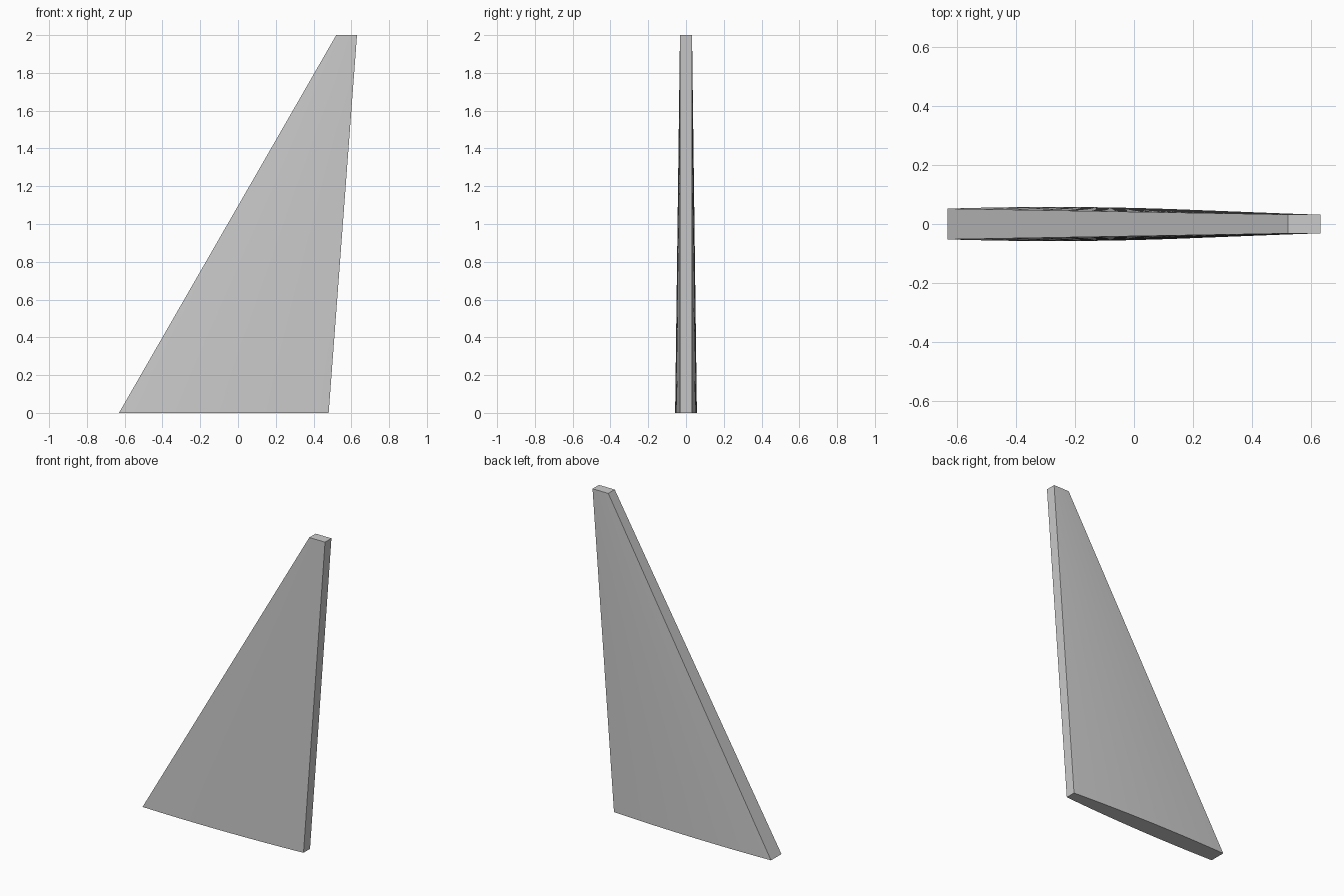
import bpy, bmesh

if "Cube" in bpy.data.objects:
    bpy.data.objects.remove(bpy.data.objects["Cube"])

CHORD_STEPS, HEIGHT_STEPS = 16, 8


def lerp(a, b, t):
    return a + (b - a) * t


def half_thickness(t, h):
    # bulged section at the root, flat section at the tip
    root = 0.052 + 0.0353 * t - 0.0548 * t * t
    return lerp(root, 0.032, h)


def section(bm, h):
    # closed loop: front side forward, back side returning
    x0, x1 = lerp(-0.63, 0.52, h), lerp(0.48, 0.63, h)
    ts = [i / CHORD_STEPS for i in range(CHORD_STEPS + 1)]
    loop = [(t, -1) for t in ts] + [(t, 1) for t in reversed(ts)]
    return [bm.verts.new((lerp(x0, x1, t), s * half_thickness(t, h), 2 * h))
            for t, s in loop]


# Swept tapered fin lofted from root to tip
bm = bmesh.new()
rings = [section(bm, k / HEIGHT_STEPS) for k in range(HEIGHT_STEPS + 1)]
for low, high in zip(rings, rings[1:]):
    n = len(low)
    for i in range(n):
        j = (i + 1) % n
        bm.faces.new((low[i], low[j], high[j], high[i]))

# Root and tip caps
bm.faces.new(list(reversed(rings[0])))
bm.faces.new(rings[-1])
bmesh.ops.recalc_face_normals(bm, faces=bm.faces)

mesh = bpy.data.meshes.new("fin")
bm.to_mesh(mesh)
bm.free()
fin = bpy.data.objects.new("fin", mesh)
bpy.context.collection.objects.link(fin)

# Smooth sides, crisp edges
bpy.context.view_layer.objects.active = fin
fin.select_set(True)
bpy.ops.object.shade_smooth_by_angle(angle=0.52)
